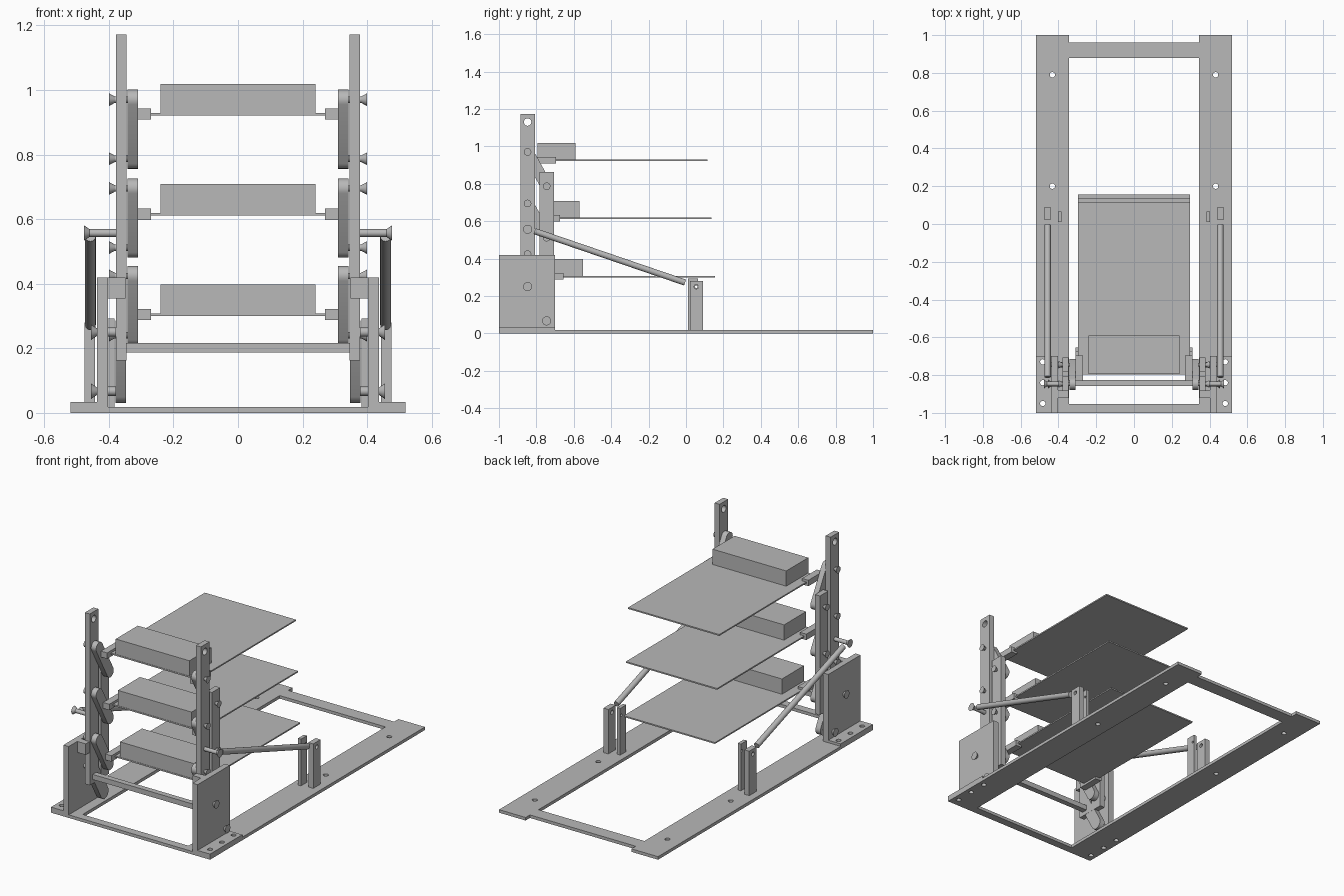
import bpy, bmesh
from math import pi, cos, sin, atan2, hypot, radians
from mathutils import Matrix, Vector

cube = bpy.data.objects.get("Cube")
if cube:
    bpy.data.objects.remove(cube, do_unlink=True)

steel = bpy.data.materials.new("grey steel")
steel.use_nodes = True
GREY = (0.48, 0.48, 0.48, 1)
steel.diffuse_color = GREY
steel.node_tree.nodes["Principled BSDF"].inputs["Base Color"].default_value = GREY

# Local x, y, z of a flat profile become world y, z, x
SIDEWAYS = Matrix(((0, 0, 1, 0), (1, 0, 0, 0), (0, 1, 0, 0), (0, 0, 0, 1)))


def add_object(name, bm, smooth=False):
    mesh = bpy.data.meshes.new(name)
    bmesh.ops.recalc_face_normals(bm, faces=bm.faces)
    bm.to_mesh(mesh)
    bm.free()
    mesh.materials.append(steel)
    obj = bpy.data.objects.new(name, mesh)
    bpy.context.collection.objects.link(obj)
    if smooth:
        bpy.ops.object.select_all(action='DESELECT')
        obj.select_set(True)
        bpy.context.view_layer.objects.active = obj
        bpy.ops.object.shade_smooth_by_angle(angle=radians(35))
    return obj


def box(name, x, y, z):
    """Box between the given low and high limits on each axis."""
    bm = bmesh.new()
    bmesh.ops.create_cube(bm, size=1)
    for v in bm.verts:
        v.co = [lim[0] + (c + 0.5) * (lim[1] - lim[0]) for c, lim in zip(v.co, (x, y, z))]
    return add_object(name, bm)


def rod(name, start, end, r1, r2=None):
    """Round bar or cone between two points."""
    a, b = Vector(start), Vector(end)
    bm = bmesh.new()
    turn = (b - a).to_track_quat('Z', 'Y').to_matrix().to_4x4()
    bmesh.ops.create_cone(bm, cap_ends=True, segments=24, radius1=r1,
                          radius2=r1 if r2 is None else r2, depth=(b - a).length,
                          matrix=Matrix.Translation((a + b) / 2) @ turn)
    return add_object(name, bm, True)


def circle(u, v, r, n=20):
    return [(u + r * cos(2 * pi * i / n), v + r * sin(2 * pi * i / n)) for i in range(n)]


def rect(u, v):
    return [(u[0], v[0]), (u[1], v[0]), (u[1], v[1]), (u[0], v[1])]


def capsule(p, q, r, n=12):
    a = atan2(q[1] - p[1], q[0] - p[0])
    return [(c[0] + r * cos(a + o + pi * i / n), c[1] + r * sin(a + o + pi * i / n))
            for c, o in ((q, -pi / 2), (p, pi / 2)) for i in range(n + 1)]


def plate(name, loops, w, frame=None):
    """Flat plate from an outline followed by hole outlines; w is its depth range."""
    curve = bpy.data.curves.new(name, 'CURVE')
    curve.dimensions = '2D'
    curve.fill_mode = 'BOTH'
    curve.extrude = abs(w[1] - w[0]) / 2
    for pts in loops:
        spline = curve.splines.new('POLY')
        spline.points.add(len(pts) - 1)
        for point, (u, v) in zip(spline.points, pts):
            point.co = (u, v, 0, 1)
        spline.use_cyclic_u = True
    temp = bpy.data.objects.new(name + " profile", curve)
    bpy.context.collection.objects.link(temp)
    deps = bpy.context.evaluated_depsgraph_get()
    mesh = bpy.data.meshes.new_from_object(temp.evaluated_get(deps))
    bm = bmesh.new()
    bm.from_mesh(mesh)
    bpy.data.objects.remove(temp, do_unlink=True)
    bpy.data.meshes.remove(mesh)
    bmesh.ops.remove_doubles(bm, verts=bm.verts, dist=1e-5)
    move = Matrix.Translation((0, 0, (w[0] + w[1]) / 2))
    bm.transform((frame or Matrix()) @ move)
    return add_object(name, bm, True)


FRONT_Y, BACK_Y = -0.847, -0.745     # pivot lines of the two uprights
DROP = 0.183                         # height lost along each link
PIVOTS = (0.97, 0.695, 0.424)        # upper pivots of the tray links
BASE_TOP = 0.018

# Base cross bars
box("front_base_bar", (-0.403, 0.403), (-1, -0.953), (0, BASE_TOP))
box("rear_base_bar", (-0.345, 0.345), (0.88, 0.96), (0, BASE_TOP))
box("upright_cross_bar", (-0.347, 0.347), (-0.858, -0.825), (0.187, 0.217))

for s, side in ((1, "left"), (-1, "right")):
    def span(a, b):
        return tuple(sorted((s * a, s * b)))

    # Base rail and mounting foot with bolt holes
    foot_holes = [circle(s * 0.483, y, 0.014) for y in (-0.95, -0.84, -0.73)]
    rail_holes = [circle(s * 0.432, y, 0.014) for y in (0.2, 0.79)]
    plate(side + "_base_rail", [rect(span(0.345, 0.518), (-1, 1))] + foot_holes + rail_holes,
          (0, BASE_TOP))
    plate(side + "_mounting_foot", [rect(span(0.403, 0.518), (-1, -0.7))] + foot_holes,
          (BASE_TOP, 0.033))

    # Side plate and stop block
    box(side + "_side_plate", span(0.403, 0.437), (-1, -0.7), (BASE_TOP, 0.42))
    box(side + "_stop_block", span(0.348, 0.403), (-0.92, -0.88), (0.355, 0.42))

    # Uprights
    plate(side + "_front_upright",
          [rect((-0.885, -0.806), (0.163, 1.172)), circle(FRONT_Y, 1.13, 0.02)],
          span(0.346, 0.378), SIDEWAYS)
    box(side + "_rear_upright", span(0.346, 0.378), (-0.783, -0.706), (0.163, 0.864))

    # Tray links with their countersunk pins
    for i, z in enumerate(PIVOTS):
        ends = (FRONT_Y, z), (BACK_Y, z - DROP)
        plate(f"{side}_tray_link_{i + 1}", [capsule(*ends, 0.031)], span(0.31, 0.342), SIDEWAYS)
        for y, pz in ends:
            rod(side + "_link_pin", (s * 0.31, y, pz), (s * 0.385, y, pz), 0.01)
            rod(side + "_link_pin_head", (s * 0.378, y, pz), (s * 0.4, y, pz), 0.008, 0.02)

    # Lower link pinned to the side plate
    ends = (FRONT_Y, 0.25), (BACK_Y, 0.25 - DROP)
    plate(side + "_lower_link", [capsule(*ends, 0.036)], span(0.347, 0.379), SIDEWAYS)
    for y, pz in ends:
        rod(side + "_lower_spacer", (s * 0.375, y, pz), (s * 0.405, y, pz), 0.014)
        rod(side + "_lower_pin_head", (s * 0.434, y, pz), (s * 0.455, y, pz), 0.01, 0.024)

    # Long strut pin and the strut itself
    rod(side + "_strut_pin", (s * 0.35, FRONT_Y, 0.557), (s * 0.465, FRONT_Y, 0.557), 0.012)
    rod(side + "_strut_pin_head", (s * 0.46, FRONT_Y, 0.557), (s * 0.477, FRONT_Y, 0.557),
        0.012, 0.024)
    rod(side + "_strut", (s * 0.457, -0.81, 0.547), (s * 0.457, -0.005, 0.272), 0.0165)

    # Paired strut posts
    plate(side + "_outer_strut_post", [rect((0.022, 0.09), (BASE_TOP, 0.28)),
          circle(0.055, 0.25, 0.012)], span(0.443, 0.475), SIDEWAYS)
    plate(side + "_inner_strut_post", [rect((0.01, 0.065), (BASE_TOP, 0.293)),
          circle(0.055, 0.25, 0.007)], span(0.383, 0.403), SIDEWAYS)

    # Tray brackets
    for i, z in enumerate((0.925, 0.615, 0.304)):
        shift = 0.02 * i
        box(f"{side}_tray_bracket_{i + 1}", span(0.27, 0.311),
            (-0.832 + shift, -0.695 + shift), (z - 0.017, z + 0.018))

# Trays, each a thin sheet with a block at the front
for i, z in enumerate((0.925, 0.615, 0.304)):
    shift = 0.02 * i
    box(f"tray_sheet_{i + 1}", (-0.297, 0.297), (-0.797 + shift, 0.115 + shift),
        (z - 0.004, z + 0.004))
    box(f"tray_block_{i + 1}", (-0.24, 0.24), (-0.795 + shift, -0.59 + shift), (z, z + 0.094))
